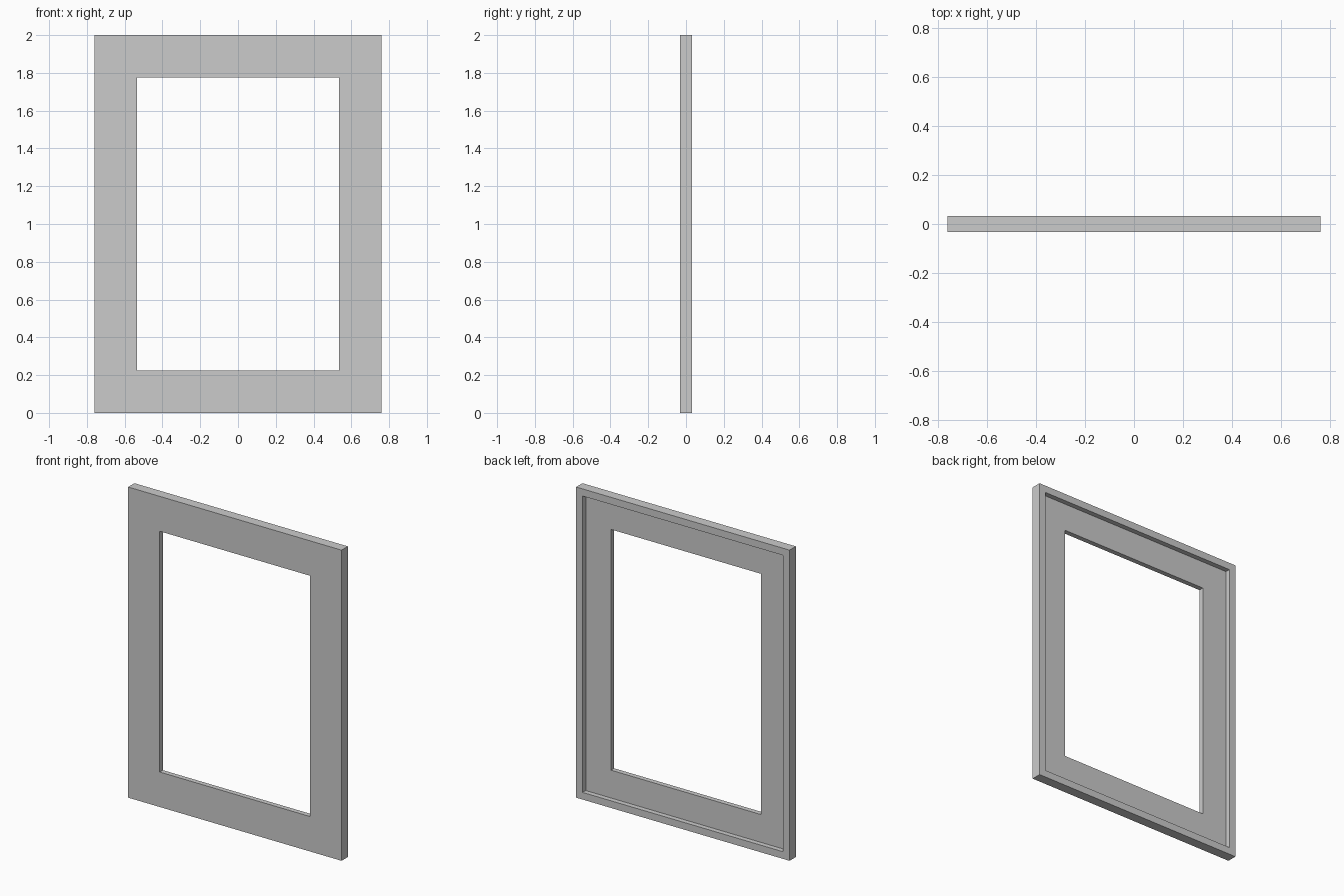
import bpy, bmesh

if "Cube" in bpy.data.objects:
    bpy.data.objects.remove(bpy.data.objects["Cube"])

W, H = 0.76, 1.0          # half width, half height
T = 0.032                 # half thickness
BORDER, LIP = 0.225, 0.046
STEP = 0.0                # y of the rebate floor

# L-shaped moulding section: (inset from outer edge, y)
section = [(0, -T), (BORDER, -T), (BORDER, STEP), (LIP, STEP), (LIP, T), (0, T)]
corners = [(-1, -1), (1, -1), (1, 1), (-1, 1)]

# Sweep the section round the four mitred corners
bm = bmesh.new()
rings = [[bm.verts.new((sx * (W - d), y, H + sz * (H - d))) for d, y in section]
         for sx, sz in corners]
n = len(section)
for i in range(4):
    a, b = rings[i], rings[(i + 1) % 4]
    for j in range(n):
        k = (j + 1) % n
        bm.faces.new((a[j], b[j], b[k], a[k]))
bmesh.ops.recalc_face_normals(bm, faces=bm.faces[:])

mesh = bpy.data.meshes.new("picture_frame")
bm.to_mesh(mesh)
bm.free()
frame = bpy.data.objects.new("picture_frame", mesh)
bpy.context.collection.objects.link(frame)
